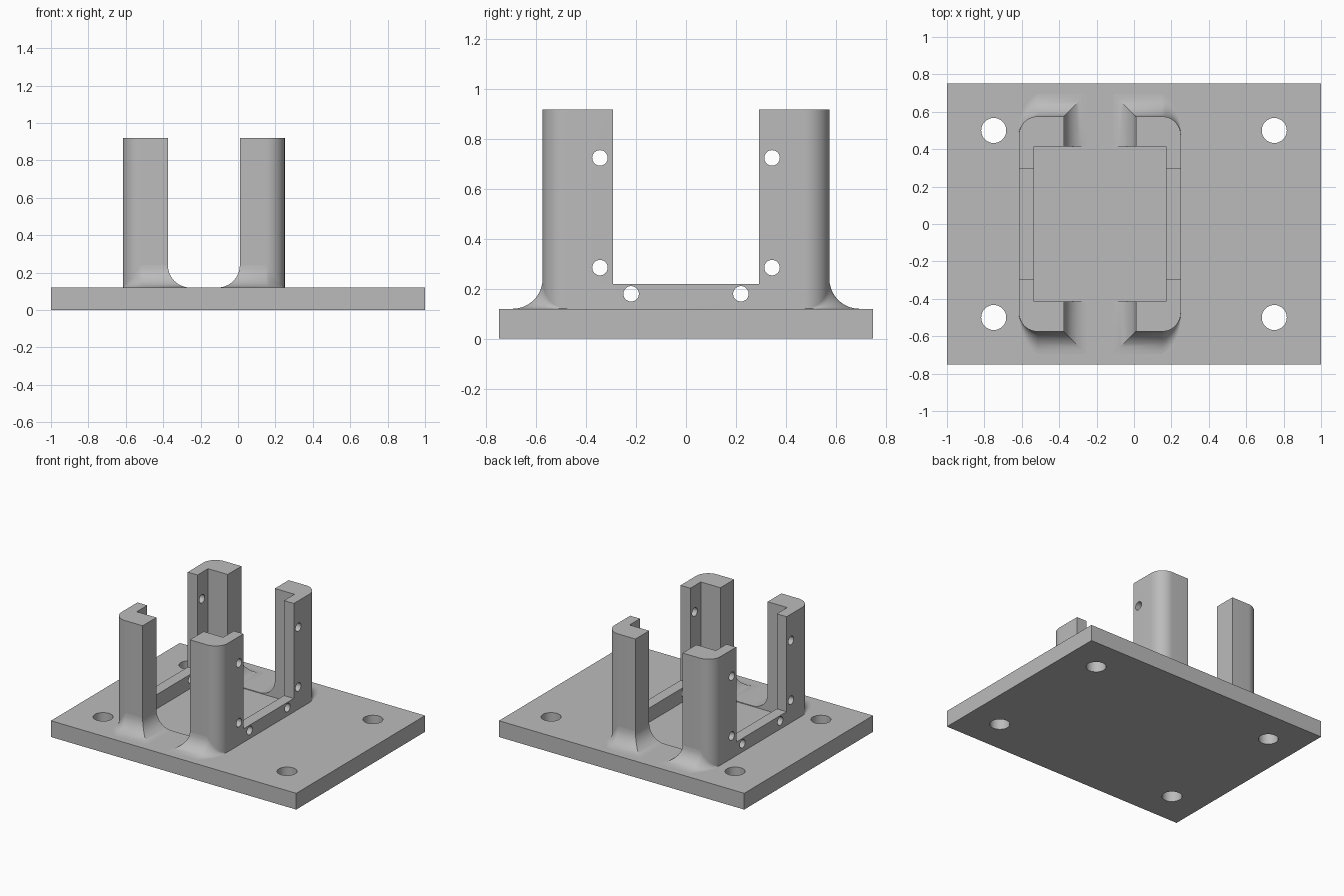
import bpy
import bmesh
from math import sin, cos, pi
from mathutils import Matrix, Vector

if "Cube" in bpy.data.objects:
    bpy.data.objects.remove(bpy.data.objects["Cube"], do_unlink=True)

CX = -0.1825                 # centre of the holder along x
OUT_X, OUT_Y = 0.4325, 0.575  # outer half sizes of the holder
POCKET_X, POCKET_Y = 0.3525, 0.415
GAP_X, GAP_Y = 0.1925, 0.293
CORNER, FILLET = 0.1, 0.12
PLATE, TOP, SILL = 0.12, 0.92, 0.22

grey = bpy.data.materials.new("plain grey")
grey.use_nodes = True
colour = (0.5, 0.5, 0.5, 1)
grey.diffuse_color = colour
grey.node_tree.nodes["Principled BSDF"].inputs["Base Color"].default_value = colour


def make(name, bm, x=0.0):
    mesh = bpy.data.meshes.new(name)
    bm.to_mesh(mesh)
    bm.free()
    mesh.materials.append(grey)
    ob = bpy.data.objects.new(name, mesh)
    ob.location.x = x
    bpy.context.collection.objects.link(ob)
    return ob


def box(name, hx, hy, z0, z1, x=0.0):
    bm = bmesh.new()
    bmesh.ops.create_cube(bm, size=1, matrix=Matrix.Translation((0, 0, (z0 + z1) / 2))
                          @ Matrix.Diagonal((2 * hx, 2 * hy, z1 - z0, 1)))
    return make(name, bm, x)


def drills(name, centres, radius, depth, turn=Matrix()):
    bm = bmesh.new()
    for c in centres:
        bmesh.ops.create_cone(bm, cap_ends=True, segments=32, radius1=radius, radius2=radius,
                              depth=depth, matrix=Matrix.Translation(c) @ turn)
    return make(name, bm)


def activate(ob):
    bpy.ops.object.select_all(action='DESELECT')
    ob.select_set(True)
    bpy.context.view_layer.objects.active = ob


def cut(ob, cutter):
    activate(ob)
    mod = ob.modifiers.new("cut", 'BOOLEAN')
    mod.operation, mod.solver, mod.object = 'DIFFERENCE', 'EXACT', cutter
    bpy.ops.object.modifier_apply(modifier=mod.name)


# Cutters
pocket = box("pocket_cutter", POCKET_X, POCKET_Y, PLATE - 0.005, 1.2, CX)
end_gap = box("end_gap_cutter", GAP_X, 1, 0, 1.2, CX)
side_gap = box("side_gap_cutter", 1, GAP_Y, SILL, 1.2, CX)
bolt_holes = drills("bolt_hole_cutter",
                    [(sx * 0.75, sy * 0.5, 0) for sx in (-1, 1) for sy in (-1, 1)], 0.067, 1)
pin_holes = drills("pin_hole_cutter",
                   [(0, s * y, z) for s in (-1, 1)
                    for y, z in ((0.345, 0.285), (0.345, 0.725), (0.22, 0.18))],
                   0.031, 3, Matrix.Rotation(pi / 2, 4, 'Y'))

# Base plate with four bolt holes
plate = box("base_plate", 1, 0.75, 0, PLATE)
cut(plate, bolt_holes)
cut(plate, pocket)

# Four corner posts joined by low side sills
bm = bmesh.new()
ring = []
for quarter, (sx, sy) in enumerate(((1, 1), (-1, 1), (-1, -1), (1, -1))):
    for i in range(13):
        a = (quarter + i / 12) * pi / 2
        ring.append(bm.verts.new((sx * (OUT_X - CORNER) + CORNER * cos(a),
                                  sy * (OUT_Y - CORNER) + CORNER * sin(a), PLATE)))
face = bm.faces.new(ring)
top = bmesh.ops.extrude_face_region(bm, geom=[face], use_keep_orig=True)["geom"]
bmesh.ops.translate(bm, vec=(0, 0, TOP - PLATE),
                    verts=[v for v in top if isinstance(v, bmesh.types.BMVert)])
bmesh.ops.recalc_face_normals(bm, faces=bm.faces)
posts = make("corner_posts", bm, CX)
for cutter in (pocket, end_gap, side_gap, pin_holes):
    cut(posts, cutter)

# Concave fillet at the foot of each post, fading out around the rounded corner
stations = [((GAP_X, POCKET_Y), (-1, 0), FILLET), ((GAP_X, OUT_Y), (-1, 1), FILLET)]
for i in range(13):
    t = 1 - i / 12
    d = (cos(t * pi / 2), sin(t * pi / 2))
    stations.append(((OUT_X - CORNER + CORNER * d[0], OUT_Y - CORNER + CORNER * d[1]),
                     d, FILLET * t * t))
bm = bmesh.new()
rows = []
for p, d, r in stations:
    row = []
    for k in range(11):
        a = k / 10 * pi / 2
        off = r * (1 - sin(a))
        row.append(bm.verts.new((p[0] + d[0] * off, p[1] + d[1] * off,
                                 PLATE + r * (1 - cos(a)))))
    rows.append(row)
for a, b in zip(rows, rows[1:]):
    for k in range(10):
        bm.faces.new((a[k], a[k + 1], b[k + 1], b[k]))
heel = bm.verts.new(Vector((GAP_X, POCKET_Y, PLATE)))
bm.faces.new([heel] + rows[0][::-1])
bmesh.ops.remove_doubles(bm, verts=bm.verts, dist=1e-5)
fillets = make("post_fillets", bm, CX)
activate(fillets)
mirror = fillets.modifiers.new("mirror", 'MIRROR')
mirror.use_axis = (True, True, False)
mirror.use_mirror_merge = False
bpy.ops.object.modifier_apply(modifier=mirror.name)

for cutter in (pocket, end_gap, side_gap, bolt_holes, pin_holes):
    bpy.data.objects.remove(cutter, do_unlink=True)
for ob in (plate, posts, fillets):
    activate(ob)
    bpy.ops.object.shade_smooth_by_angle()
